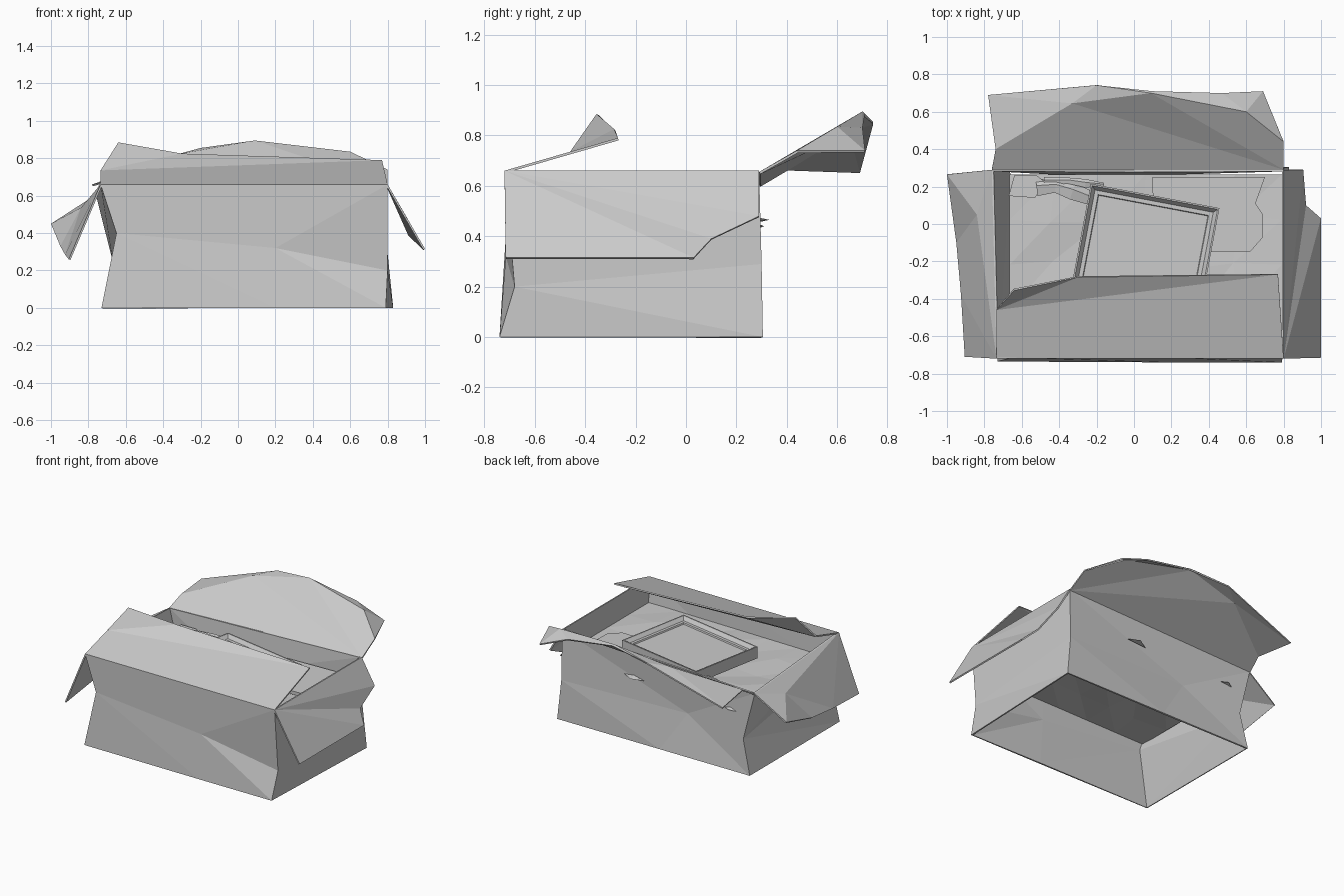
import bpy, bmesh, math, random
from mathutils import Vector, Matrix

if "Cube" in bpy.data.objects:
    bpy.data.objects.remove(bpy.data.objects["Cube"])

random.seed(4)


def make(name, verts, faces, thick=0.0, offset=-1.0):
    """Flat-shaded mesh, optionally thickened like cardboard."""
    me = bpy.data.meshes.new(name)
    me.from_pydata(verts, [], faces)
    ob = bpy.data.objects.new(name, me)
    bpy.context.collection.objects.link(ob)
    if thick:
        m = ob.modifiers.new("thickness", 'SOLIDIFY')
        m.thickness = thick
        m.offset = offset
    return ob


def prism(name, outline, z0, z1, tilt=(0, 0)):
    """Extruded outline, tilted by a slope in x and y."""
    n = len(outline)
    vs = [(x, y, z + tilt[0] * x + tilt[1] * y) for z in (z0, z1) for x, y in outline]
    fs = [tuple(range(n))[::-1], tuple(range(n, 2 * n))]
    fs += [(i, (i + 1) % n, n + (i + 1) % n, n + i) for i in range(n)]
    return make(name, vs, fs)


def tube(name, path, sides=5):
    """Low-poly horizontal tube through (x, y, z, radius) points."""
    vs, fs = [], []
    for i, (x, y, z, r) in enumerate(path):
        a, b = path[max(i - 1, 0)], path[min(i + 1, len(path) - 1)]
        d = Vector((b[0] - a[0], b[1] - a[1], 0)).normalized()
        side = Vector((-d.y, d.x, 0))
        for k in range(sides):
            t = 2 * math.pi * k / sides
            vs.append(Vector((x, y, z)) + side * r * math.cos(t) + Vector((0, 0, r * 0.7 * math.sin(t))))
    for i in range(len(path) - 1):
        for k in range(sides):
            p, q = i * sides + k, i * sides + (k + 1) % sides
            fs.append((p, q, q + sides, p + sides))
    last = (len(path) - 1) * sides
    fs += [tuple(range(sides))[::-1], tuple(range(last, last + sides))]
    return make(name, vs, fs)


# Dented box walls: bottom, crease and rim rings, open above and below
rings = [
    [(-.73, -.735, 0), (.2, -.74, 0), (.79, -.74, 0), (.83, .305, 0), (0, .305, 0), (-.73, .305, 0)],
    [(-.65, -.715, .40), (.2, -.715, .32), (.80, -.68, .20), (.80, .30, .29), (-.2, .265, .30), (-.67, .295, .25)],
    [(-.735, -.72, .66), (.2, -.72, .66), (.80, -.72, .66), (.80, .29, .66), (0, .29, .632), (-.76, .29, .605)]]
wall_faces = []
for r in (0, 6):
    for i in range(6):
        j = (i + 1) % 6
        a, b, c, d = r + i, r + j, r + 6 + j, r + 6 + i
        flip = r == 0 or i == 3
        wall_faces += [(a, b, d), (b, c, d)] if flip else [(a, b, c), (a, c, d)]
make("box_walls", sum(rings, []), wall_faces, 0.013)

# Front flap, folded back over the opening with a bent far corner
make("front_flap",
     [(-.735, -.72, .66), (.80, -.72, .66), (.77, -.27, .79),
      (-.30, -.285, .825), (-.64, -.355, .885), (-.735, -.46, .735)],
     [(0, 1, 2), (0, 2, 5), (5, 2, 3), (5, 3, 4)], 0.01)

# Back flap, leaning outward with both corners folded down
make("back_flap",
     [(.80, .29, .655), (-.76, .29, .605), (-.74, .40, .67), (-.33, .645, .82),
      (-.20, .742, .855), (.09, .70, .895), (.60, .60, .835), (.80, .44, .74),
      (-.78, .69, .66), (.69, .71, .74), (.47, .70, .83), (.10, .71, .885)],
     [(0, 3, 2, 1), (0, 5, 3), (5, 4, 3), (0, 7, 6, 5), (2, 3, 8), (3, 4, 8),
      (4, 5, 11), (5, 10, 11), (5, 6, 10), (6, 9, 10), (6, 7, 9)], 0.01)

# Right flap hanging outward, torn along its back end
make("right_flap",
     [(.80, -.72, .66), (1.0, -.715, .315), (1.0, .03, .315),
      (.92, .10, .39), (.905, .29, .48), (.80, .29, .66)],
     [(0, 1, 2), (0, 2, 3), (0, 3, 4), (0, 4, 5)], 0.01)

# Left flap hanging outward with a lifted back corner
make("left_flap",
     [(-.76, .29, .605), (-.735, -.72, .66), (-.84, .05, .535), (-1.0, .265, .45),
      (-.95, -.10, .33), (-.925, -.38, .285), (-.905, -.71, .26)],
     [(0, 3, 2), (2, 3, 4), (0, 2, 1), (2, 4, 5), (2, 5, 1), (5, 6, 1)], 0.01)

# Gently crumpled layer that carries the contents
nx, ny = 7, 5
heap = []
for j in range(ny):
    for i in range(nx):
        u, v = i / (nx - 1), j / (ny - 1)
        jit = 0 if i in (0, nx - 1) or j in (0, ny - 1) else 1
        heap.append((-.665 + 1.455 * u + jit * random.uniform(-.03, .03),
                     -.70 + .965 * v + jit * random.uniform(-.03, .03),
                     .465 + .015 * u + jit * random.uniform(-.012, .012)))
cells = []
for j in range(ny - 1):
    for i in range(nx - 1):
        a = j * nx + i
        cells += [(a, a + 1, a + nx + 1), (a, a + nx + 1, a + nx)]
make("crumpled_filling", heap, cells, 0.015)

# Picture frame: block whose top steps down into a recessed panel
bm = bmesh.new()
bmesh.ops.create_cube(bm, size=1.0)
bmesh.ops.scale(bm, vec=(.70, .57, .085), verts=bm.verts)
top = max(bm.faces, key=lambda f: f.calc_center_median().z)
for width, depth in ((.012, 0), (.028, -.025), (.03, 0), (.005, -.01)):
    bmesh.ops.inset_region(bm, faces=[top], thickness=width, depth=0)
    bmesh.ops.translate(bm, vec=(0, 0, depth), verts=top.verts)
bmesh.ops.transform(bm, verts=bm.verts,
                    matrix=Matrix.Translation((.06, -.13, .55)) @ Matrix.Rotation(math.radians(-10.7), 4, 'Z'))
me = bpy.data.meshes.new("picture_frame")
bm.to_mesh(me)
bm.free()
bpy.context.collection.objects.link(bpy.data.objects.new("picture_frame", me))

# Loose sheet under the right of the frame
prism("torn_sheet", [(.10, .25), (.10, .17), (.12, -.15), (.62, -.15), (.69, -.07),
                     (.69, .05), (.65, .11), (.70, .25)], .48, .505, (.02, .02))

# Small limp toy at the left: body, head block and arm
prism("toy_block", [(-.67, .15), (-.53, .14), (-.47, .22), (-.52, .26), (-.64, .26)], .475, .525)
tube("toy_body", [(-.52, .19, .51, .05), (-.42, .20, .52, .04), (-.33, .17, .52, .05), (-.22, .13, .51, .04)])
tube("toy_arm", [(-.48, .23, .52, .02), (-.35, .23, .53, .018), (-.26, .215, .53, .025), (-.16, .21, .52, .01)])

# Torn slivers poking through the back wall
for n, (x, y, z, dx, dy) in enumerate([(.22, .285, .455, .08, .045), (-.56, .285, .43, .05, .025)]):
    make("wall_tear_%d" % (n + 1),
         [(x - dx, y, z), (x + dx, y, z + .01), (x, y + dy, z + .01), (x, y, z + .02)],
         [(0, 1, 2)[::-1], (0, 2, 3)[::-1], (1, 3, 2)[::-1], (0, 1, 3)])
